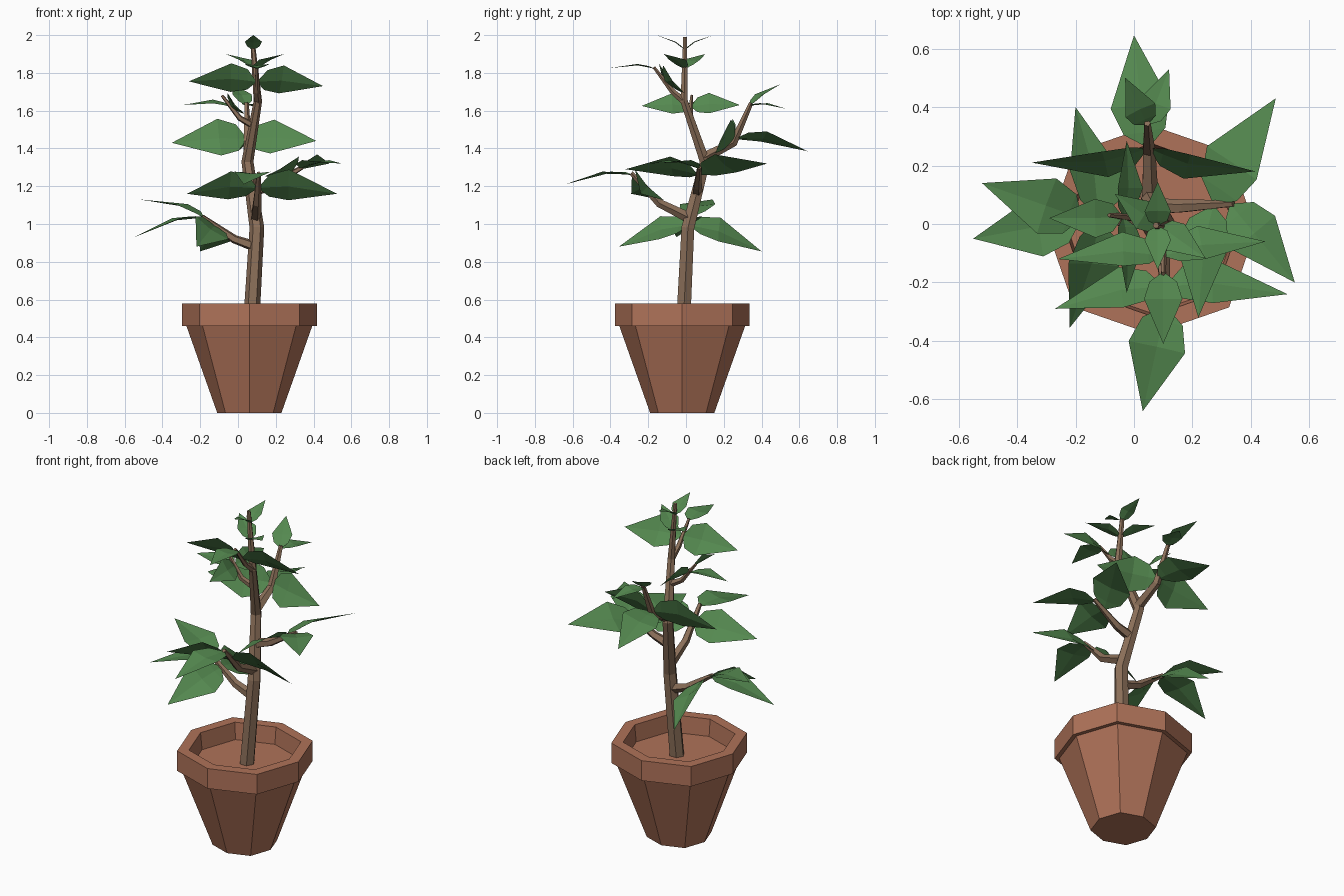
import bpy, bmesh, math
from mathutils import Vector

if "Cube" in bpy.data.objects:
    bpy.data.objects.remove(bpy.data.objects["Cube"])

UP = Vector((0, 0, 1))


def material(name, rgb):
    m = bpy.data.materials.new(name)
    m.diffuse_color = (*rgb, 1)
    m.use_nodes = True
    m.node_tree.nodes["Principled BSDF"].inputs["Base Color"].default_value = m.diffuse_color
    return m


CLAY = material("clay", (0.43, 0.17, 0.10))
BARK = material("bark", (0.26, 0.16, 0.10))
GREEN = material("leaf_green", (0.09, 0.25, 0.08))


def finish(name, bm, mat):
    me = bpy.data.meshes.new(name)
    bm.to_mesh(me)
    bm.free()
    me.materials.append(mat)
    bpy.context.collection.objects.link(bpy.data.objects.new(name, me))


def skin(name, rings, mat):
    # bridge successive rings and cap both ends
    bm = bmesh.new()
    vs = [[bm.verts.new(p) for p in r] for r in rings]
    n = len(vs[0])
    for a, b in zip(vs, vs[1:]):
        for i in range(n):
            j = (i + 1) % n
            bm.faces.new((a[i], a[j], b[j], b[i]))
    bm.faces.new(vs[0][::-1])
    bm.faces.new(vs[-1])
    bmesh.ops.recalc_face_normals(bm, faces=bm.faces)
    finish(name, bm, mat)


def tube(name, pts, r0, r1, sides):
    # tapered low-poly limb along a path
    last = len(pts) - 1
    first = (pts[1] - pts[0]).normalized()
    ref = Vector((1, 0, 0)) if abs(first.x) < 0.7 else Vector((0, 1, 0))
    rings = []
    for k, p in enumerate(pts):
        r = r0 + (r1 - r0) * (k / last) ** 1.5
        d = (pts[min(k + 1, last)] - pts[max(k - 1, 0)]).normalized()
        u = (ref - d * ref.dot(d)).normalized()
        v = d.cross(u)
        rings.append([p + r * (math.cos(a) * u + math.sin(a) * v)
                      for a in (math.tau * i / sides for i in range(sides))])
    skin(name, rings, BARK)


def leaf(name, base, tip, hint):
    # kite-shaped leaf, arched along its length and creased on the midrib
    d = tip - base
    L = d.length
    d = d.normalized()
    n = (hint - d * hint.dot(d)).normalized()
    s = n.cross(d)
    bm = bmesh.new()

    def v(along, side, lift):
        return bm.verts.new(base + L * (d * along + s * side + n * lift))

    b, t = v(0, 0, 0), v(1, 0, 0)
    m1, m2 = v(0.14, 0, 0.03), v(0.38, 0, 0.07)
    for sg in (1, -1):
        e1, e2 = v(0.14, sg * 0.19, 0.06), v(0.38, sg * 0.265, 0.10)
        for f in ((b, m1, e1), (m1, m2, e2, e1), (m2, t, e2)):
            bm.faces.new(f if sg > 0 else f[::-1])
    bm.normal_update()
    if sum(f.normal.dot(n) for f in bm.faces) < 0:
        bmesh.ops.reverse_faces(bm, faces=bm.faces)
    finish(name, bm, GREEN)


# Octagonal pot: outside, rim, inner wall, soil surface
def octagon(r, z):
    rr = (r, r * 1.05)
    return [(0.06 + rr[i % 2] * math.cos(math.tau * i / 8),
             -0.02 + rr[i % 2] * math.sin(math.tau * i / 8), z) for i in range(8)]


skin("flower_pot", [octagon(r, z) for r, z in (
    (0.17, 0), (0.333, 0.46), (0.357, 0.46), (0.357, 0.58), (0.295, 0.58), (0.285, 0.48))], CLAY)

# Trunk
TRUNK = [Vector(p) for p in ((0.07, -0.015, 0.47), (0.10, 0.01, 0.98), (0.05, 0.10, 1.33),
                             (0.105, -0.01, 1.65), (0.075, -0.005, 1.99))]
tube("trunk", TRUNK, 0.043, 0.011, 6)


def trunk_at(z):
    for a, b in zip(TRUNK, TRUNK[1:]):
        if z <= b.z:
            return a.lerp(b, (z - a.z) / (b.z - a.z))
    return TRUNK[-1]


# Branches: start height, elbow, end, side leaf place, end leaf tips, side leaf tips
BRANCHES = {
    "low_left": (0.88, (-0.02, 0.01, 0.92), (-0.19, 0.02, 1.04), 0.6,
                 [(-0.55, -0.05, 0.93), (-0.52, 0.14, 1.13)],
                 [(-0.22, -0.355, 0.88), (-0.2, 0.4, 0.855)]),
    "front": (1.03, (0.1, -0.14, 1.11), (0.11, -0.29, 1.27), 0.5,
              [(0.03, -0.64, 1.21)], [(-0.27, -0.29, 1.16), (0.525, -0.24, 1.16)]),
    "right": (1.17, (0.17, 0.06, 1.2), (0.34, 0.07, 1.3), 0.6,
              [(0.55, -0.2, 1.32)], [(0.485, 0.43, 1.32), (0.22, -0.32, 1.29)]),
    "back": (1.35, (0.05, 0.25, 1.43), (0.045, 0.345, 1.64), 0.1,
             [(0.12, 0.53, 1.61), (-0.03, 0.5, 1.74)],
             [(0, 0.645, 1.385), (-0.35, 0.21, 1.43), (0.415, 0.18, 1.44)]),
    "upper_left": (1.52, (0.01, 0.02, 1.56), (-0.085, 0.03, 1.68), 0.5,
                   [], [(-0.29, 0.02, 1.63), (-0.025, 0.285, 1.63), (-0.025, -0.235, 1.625)]),
    "upper_front": (1.65, (0.1, -0.07, 1.7), (0.1, -0.17, 1.83), 0.4,
                    [(0.1, -0.41, 1.825)], [(-0.26, -0.12, 1.755), (0.45, -0.06, 1.73)]),
}
for name, (z, elbow, end, place, end_tips, side_tips) in BRANCHES.items():
    elbow, end = Vector(elbow), Vector(end)
    r = 0.03 if z < 1.5 else 0.02
    tube(name + "_branch", [trunk_at(z), elbow, end], r, r * 0.4, 5)
    d = (end - elbow).normalized()
    for i, tip in enumerate(end_tips):
        leaf(f"{name}_end_leaf_{i + 1}", elbow.lerp(end, 0.93), Vector(tip), UP)
    for i, tip in enumerate(side_tips):
        leaf(f"{name}_side_leaf_{i + 1}", elbow.lerp(end, place), Vector(tip), UP - d * d.z)

# Crown: two crossed pairs of small leaves near the trunk tip
for pair, z, reach in (("lower", 1.82, Vector((0.155, -0.11, 0))),
                       ("upper", 1.92, Vector((0, -0.15, 0)))):
    for sg in (1, -1):
        base = trunk_at(z)
        leaf(f"crown_{pair}_leaf_{'a' if sg > 0 else 'b'}", base, base + reach * sg + UP * 0.08, UP)
